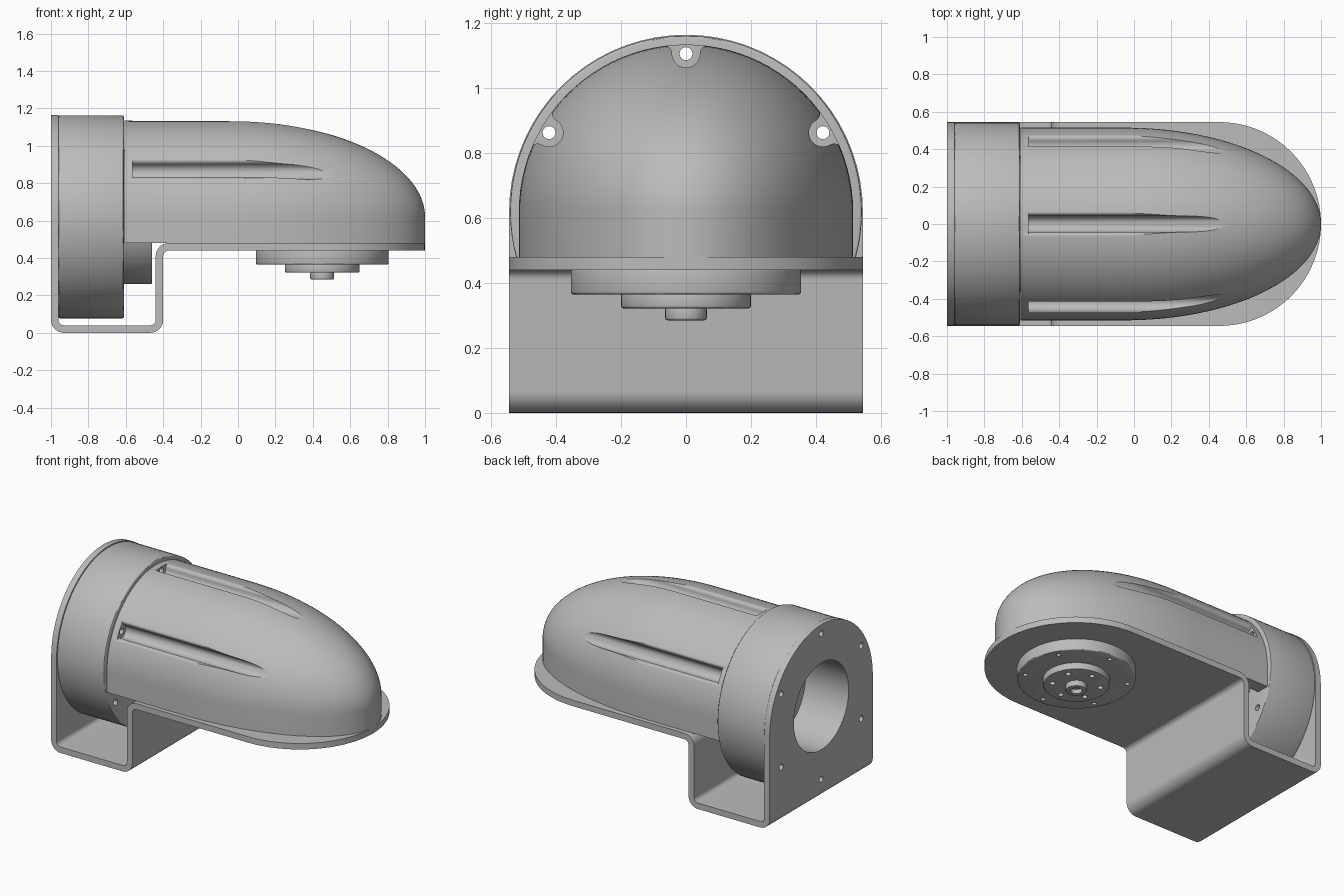
import bpy
import bmesh
from math import sin, cos, pi, radians, sqrt

if "Cube" in bpy.data.objects:
    bpy.data.objects.remove(bpy.data.objects["Cube"])

grey = bpy.data.materials.new("satin grey")
grey.use_nodes = True
grey.diffuse_color = (0.5, 0.5, 0.5, 1)
grey.node_tree.nodes["Principled BSDF"].inputs["Base Color"].default_value = (0.5, 0.5, 0.5, 1)

AXIS_Z = 0.62      # height of the drum axis
BOLT_R = 0.487     # bolt circle of the drum
DISC_X = 0.45      # centre of the output flange
HALF_W = 0.545     # half width of the bracket


def along_x(u, v, t):
    return (t, u, v)


def along_y(u, v, t):
    return (u, t, v)


def along_z(u, v, t):
    return (u, v, t)


def arc(cu, cv, r, start, end, n):
    return [(cu + r * cos(radians(start + (end - start) * i / n)),
             cv + r * sin(radians(start + (end - start) * i / n))) for i in range(n + 1)]


def circle(cu, cv, r, n=64):
    return arc(cu, cv, r, 0, 360, n)[:-1]


def loft(name, rings):
    """Closed solid through rings of equal point count."""
    bm = bmesh.new()
    rows = [[bm.verts.new(p) for p in ring] for ring in rings]
    n = len(rows[0])
    for a, b in zip(rows, rows[1:]):
        for i in range(n):
            j = (i + 1) % n
            bm.faces.new((a[i], a[j], b[j], b[i]))
    bm.faces.new(rows[0][::-1])
    bm.faces.new(rows[-1])
    bmesh.ops.recalc_face_normals(bm, faces=bm.faces)
    mesh = bpy.data.meshes.new(name)
    bm.to_mesh(mesh)
    bm.free()
    mesh.materials.append(grey)
    ob = bpy.data.objects.new(name, mesh)
    bpy.context.collection.objects.link(ob)
    return ob


def prism(name, pts, place, lo, hi):
    return loft(name, [[place(u, v, t) for u, v in pts] for t in (lo, hi)])


def finish(ob, cuts=(), keeps=(), bevel=0.0):
    """Bevel, cut and trim a part, bake the result and shade it."""
    if bevel:
        m = ob.modifiers.new("edge", "BEVEL")
        m.width, m.segments, m.limit_method = bevel, 3, "ANGLE"
    helpers = [(c, "DIFFERENCE") for c in cuts] + [(k, "INTERSECT") for k in keeps]
    for helper, mode in helpers:
        m = ob.modifiers.new("cut", "BOOLEAN")
        m.operation, m.object, m.solver = mode, helper, "EXACT"
        helper.hide_render = True
    bpy.context.view_layer.update()
    deps = bpy.context.evaluated_depsgraph_get()
    baked = bpy.data.meshes.new_from_object(ob.evaluated_get(deps))
    ob.modifiers.clear()
    ob.data = baked
    for helper, mode in helpers:
        bpy.data.objects.remove(helper)
    bpy.ops.object.select_all(action="DESELECT")
    ob.select_set(True)
    bpy.context.view_layer.objects.active = ob
    bpy.ops.object.shade_smooth_by_angle(angle=radians(30))


def drum_bolts(lo, hi):
    return [prism("bolt_cutter", circle(BOLT_R * sin(k * pi / 3), AXIS_Z + BOLT_R * cos(k * pi / 3), 0.02, 16),
                  along_x, lo, hi) for k in range(6)]


# Bent sheet bracket: back plate, tray, riser and shelf
r_out, r_in = 0.07, 0.03
outer = ([(-1, 1.3)] + arc(-0.93, 0.07, r_out, 180, 270, 8)
         + arc(-0.47, 0.07, r_out, 270, 360, 8)
         + arc(-0.37, 0.41, r_in, 180, 90, 8) + [(1.2, 0.44)])
inner = ([(1.2, 0.48)] + arc(-0.37, 0.41, r_out, 90, 180, 8)
         + arc(-0.47, 0.07, r_in, 0, -90, 8)
         + arc(-0.93, 0.07, r_in, 270, 180, 8) + [(-0.96, 1.3)])
bracket = prism("bracket", outer + inner, along_y, -0.6, 0.6)
plate_trim = prism("plate_trim", [(-HALF_W, -0.1), (HALF_W, -0.1)]
                   + arc(0, AXIS_Z, HALF_W, 0, 180, 36), along_x, -2, 2)
nose_x = 1 - HALF_W
shelf_trim = prism("shelf_trim", [(-2, -0.7), (nose_x, -0.7)]
                   + arc(nose_x, 0, HALF_W, -90, 90, 36)
                   + [(nose_x, 0.7), (-2, 0.7)], along_z, -1, 2)
bore = prism("bore", circle(0, AXIS_Z, 0.29), along_x, -1.1, -0.9)
finish(bracket, [bore] + drum_bolts(-1.1, -0.9), [plate_trim, shelf_trim])

# Drum housing with a blind bore and six bolt holes
drum = prism("drum_housing", circle(0, AXIS_Z, 0.542, 96), along_x, -0.96, -0.61)
bore = prism("bore", circle(0, AXIS_Z, 0.29), along_x, -1.1, -0.68)
finish(drum, [bore] + drum_bolts(-1.1, -0.5), bevel=0.008)

# Motor end projecting in front of the drum
finish(prism("motor_end", circle(0, AXIS_Z, 0.36), along_x, -0.62, -0.46), bevel=0.006)


def cowl_solid(name, radius, length, rear, floor):
    """Half-ellipsoid nose on a straight barrel, with vertical skirts."""
    start = -0.05
    stations = [(rear, radius)]
    for i in range(37):
        t = radians(89 * i / 36)
        stations.append((start + length * sin(t), radius * cos(t)))
    rings = []
    for x, r in stations:
        section = [(r, floor)] + arc(0, AXIS_Z, 1, 0, 180, 48) + [(-r, floor)]
        rings.append([(x, y, z) if z == floor else (x, y * r, AXIS_Z + (z - AXIS_Z) * r)
                      for y, z in section])
    return loft(name, rings)


# Streamlined cowl: hollow, with three flared screw channels
cowl = cowl_solid("cowl", 0.515, 1.05, -0.608, 0.48)
hollow = cowl_solid("hollow", 0.43, 0.9, -0.7, 0.4)
channel = (arc(0.07, BOLT_R, 0.027, 90, 180, 6)[:-1]
           + arc(0, BOLT_R, 0.043, 0, -180, 16)
           + arc(-0.07, BOLT_R, 0.027, 0, 90, 6)[1:]
           + [(-0.07, 0.62), (0.07, 0.62)])
cutters = [hollow]
for turn in (-pi / 3, 0, pi / 3):
    turned = [(u * cos(turn) + v * sin(turn), AXIS_Z - u * sin(turn) + v * cos(turn)) for u, v in channel]
    cutters.append(prism("channel", turned, along_x, -0.565, 1.2))
finish(cowl, cutters + drum_bolts(-0.7, -0.5))

# Stepped output flange under the shelf: radius, bottom, top, hole circle, hole radius
steps = [("flange_disc", 0.355, 0.365, 0.445, 0.31, 0.014),
         ("hub_disc", 0.2, 0.322, 0.37, 0.145, 0.017),
         ("output_shaft", 0.064, 0.285, 0.327, 0, 0.035)]
for name, radius, low, high, ring, hole in steps:
    disc = prism(name, circle(DISC_X, 0, radius), along_z, low, high)
    holes = []
    for k in range(6 if ring else 1):
        a = pi / 6 + k * pi / 3
        holes.append(prism("hole", circle(DISC_X + ring * cos(a), ring * sin(a), hole, 20),
                           along_z, low - 0.05, low + 0.03))
    finish(disc, holes, bevel=0.008)
